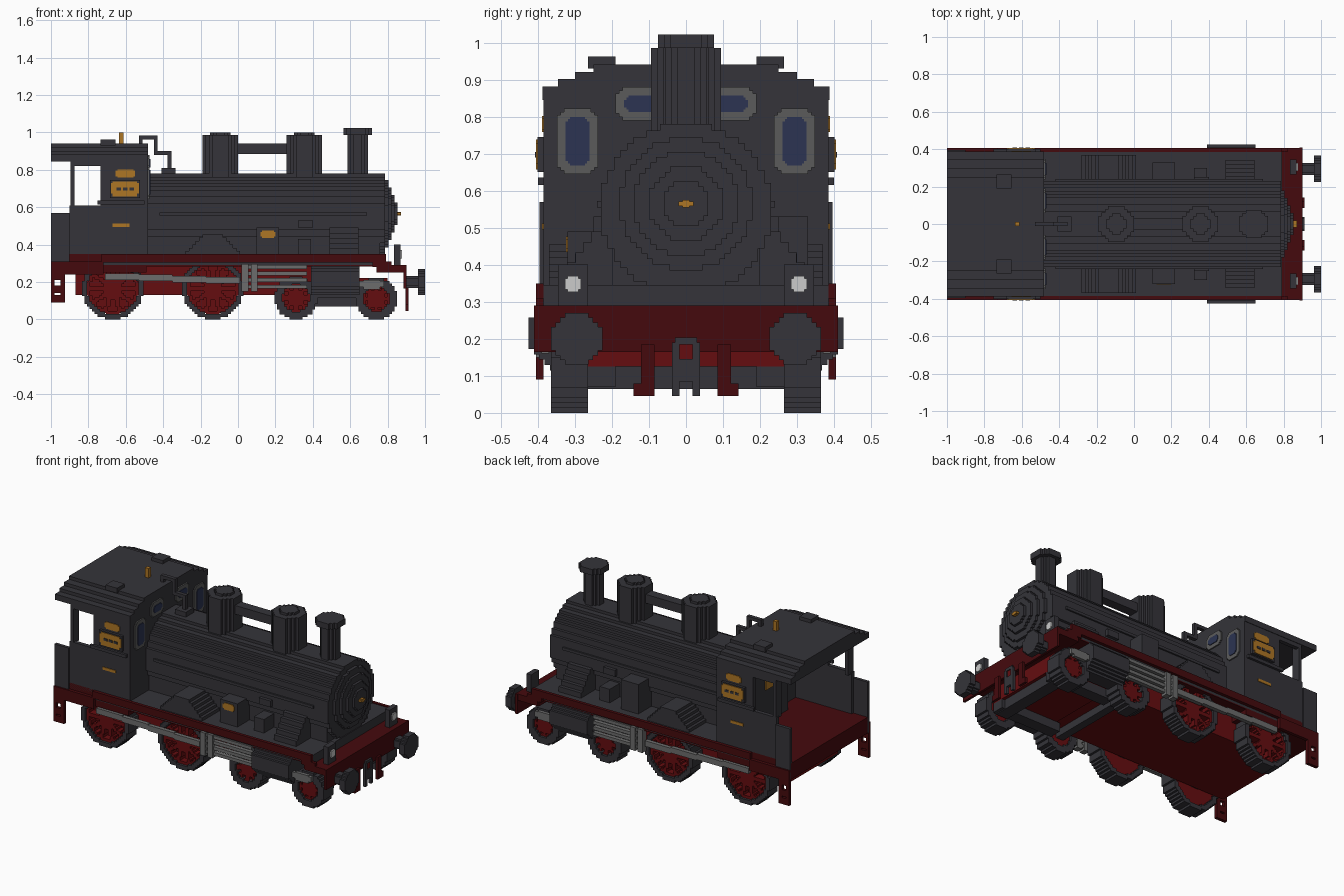
import bpy, bmesh, math
from mathutils import Matrix, Vector

if "Cube" in bpy.data.objects:
    bpy.data.objects.remove(bpy.data.objects["Cube"], do_unlink=True)


def material(name, *rgb):
    mat = bpy.data.materials.new(name)
    mat.use_nodes = True
    mat.diffuse_color = (*rgb, 1)
    mat.node_tree.nodes["Principled BSDF"].inputs["Base Color"].default_value = (*rgb, 1)
    return mat


black = material("soot black", 0.035, 0.034, 0.041)
maroon = material("dark red", 0.06, 0.003, 0.004)
red = material("frame red", 0.13, 0.004, 0.005)
steel = material("rod steel", 0.15, 0.15, 0.15)
trim = material("window trim grey", 0.105, 0.105, 0.105)
white = material("lamp white", 0.6, 0.6, 0.6)
gold = material("brass", 0.42, 0.18, 0.018)
blue = material("glass blue", 0.025, 0.034, 0.085)


def build(name, mat, boxes, mirror=False):
    """Join boxes, each given as x, y and z ranges, into one object."""
    boxes = list(boxes)
    if mirror:
        boxes += [(x, (-y[1], -y[0]), z) for x, y, z in boxes]
    bm = bmesh.new()
    for spans in boxes:
        centre = Vector([(a + b) / 2 for a, b in spans])
        size = [b - a for a, b in spans]
        bmesh.ops.create_cube(bm, size=1, matrix=Matrix.Translation(centre) @ Matrix.Diagonal((*size, 1)))
    mesh = bpy.data.meshes.new(name)
    bm.to_mesh(mesh)
    bm.free()
    mesh.materials.append(mat)
    obj = bpy.data.objects.new(name, mesh)
    bpy.context.collection.objects.link(obj)


def box(name, mat, x, y, z, mirror=False):
    build(name, mat, [(x, y, z)], mirror)


def disc(axis, centre, r, depth, keep=lambda u, v: True, rows=24):
    """Stepped disc made of merged cell rows; keep() carves out spokes or rings."""
    cell = 2 * r / rows
    cu, cv = centre
    for j in range(rows):
        v = -r + (j + 0.5) * cell
        start = None
        for i in range(rows + 1):
            u = -r + (i + 0.5) * cell
            solid = i < rows and math.hypot(u, v) <= r and keep(u, v)
            if solid and start is None:
                start = u - cell / 2
            if not solid and start is not None:
                spans = [(cu + start, cu + u - cell / 2), (cv + v - cell / 2, cv + v + cell / 2)]
                spans.insert("xyz".index(axis), depth)
                yield tuple(spans)
                start = None


def rounded(x, y, z, c):
    """Plate facing x with stepped corners."""
    return [(x, y, (z[0] + c, z[1] - c)), (x, (y[0] + c, y[1] - c), z),
            (x, (y[0] + c / 2, y[1] - c / 2), (z[0] + c / 2, z[1] - c / 2))]


# Frame, running boards and floor
box("main_frame", red, (-0.87, 0.4), (-0.265, 0.265), (0.13, 0.31))
box("front_frame", red, (0.4, 0.8), (-0.265, 0.265), (0.125, 0.22))
box("running_deck", black, (-0.73, 0.79), (-0.385, 0.385), (0.29, 0.345))
box("deck_underside", maroon, (-0.73, 0.785), (-0.385, 0.385), (0.283, 0.291))
box("cab_floor", maroon, (-1, -0.49), (-0.385, 0.385), (0.25, 0.35))
build("running_board_edge", maroon, [
    ((-0.73, 0.79), (0.385, 0.405), (0.305, 0.35)),
    ((-1, -0.72), (0.385, 0.405), (0.24, 0.31)),
    ((0.72, 0.82), (0.385, 0.405), (0.28, 0.31)),
    ((0.75, 0.89), (0.385, 0.405), (0.25, 0.29))], True)
box("front_deck", maroon, (0.74, 0.895), (-0.4, 0.4), (0.25, 0.29))
box("buffer_beam", maroon, (0.885, 0.9), (-0.41, 0.41), (0.165, 0.29))

# Rear steps with two openings
outer = (0.385, 0.405)
build("rear_step", maroon, [((-1, -0.98), outer, (0.09, 0.25)), ((-0.95, -0.925), outer, (0.09, 0.25))]
      + [((-0.98, -0.95), outer, (z, z + 0.04)) for z in (0.09, 0.14, 0.21)], True)


# Wheels
def wheel(label, x, r, ring, spokes):
    rows = round(2 * r / 0.0135)
    build(label + "_tyres", black,
          disc("y", (x, r), r, (0.265, 0.365), lambda u, v: math.hypot(u, v) > ring, rows), True)

    def spoke(u, v):
        d = math.hypot(u, v)
        near = abs(math.sin(math.atan2(v, u) * spokes / 2)) * d * 2 / spokes < 0.011
        return d < r * 0.25 or d > ring * 0.88 or near
    build(label + "_spokes", red, disc("y", (x, r), ring + 0.008, (0.3, 0.35), spoke, rows), True)
    build(label + "_back", red, disc("y", (x, r), ring, (0.275, 0.29), rows=rows), True)
    box(label + "_axle", black, (x - 0.025, x + 0.025), (-0.28, 0.28), (r - 0.03, r + 0.03))


wheel("rear_driver", -0.67, 0.165, 0.136, 10)
wheel("middle_driver", -0.135, 0.165, 0.136, 10)
wheel("carrier_wheel", 0.31, 0.115, 0.072, 8)
wheel("leading_wheel", 0.74, 0.11, 0.067, 8)
box("leading_axle_box", black, (0.7, 0.78), (-0.265, 0.265), (0.065, 0.125))
box("leading_truck_bar", black, (0.38, 0.8), (0.19, 0.265), (0.07, 0.125), True)

# Cylinders and motion
build("steam_cylinder", black, disc("x", (0.325, 0.215), 0.1, (0.39, 0.65), rows=14), True)
build("piston_end", steel, [((0.65, 0.78), (0.37, 0.39), (0.172, 0.205)),
                            ((0.67, 0.76), (0.37, 0.39), (0.16, 0.21))], True)
rod = (0.37, 0.395)
build("coupling_rod", steel, [((-0.71 + 0.18 * i, -0.53 + 0.18 * i), rod,
                               (0.21 - 0.006 * i, 0.245 - 0.006 * i)) for i in range(4)], True)
build("slide_bars", steel, [((0.02, 0.37), rod, (z, z + 0.02)) for z in (0.165, 0.2, 0.235, 0.27)], True)
build("crosshead", steel, [((x, x + 0.035), (0.365, 0.405), (0.15, 0.295)) for x in (0.02, 0.07)], True)

# Boiler, smokebox door and saddle
boiler = (0, 0.55)
build("boiler", black, disc("x", boiler, 0.23, (-0.48, 0.785), rows=26))
build("smokebox_door", black, [b for i in range(4) for b in
      disc("x", (0, 0.565), 0.18 - 0.04 * i, (0.78, 0.805 + 0.016 * i), rows=24 - 5 * i)])
build("door_knob", gold, [((0.85, 0.872), (-0.02, 0.02), (0.559, 0.571)),
                          ((0.85, 0.872), (-0.01, 0.01), (0.555, 0.575))])
box("firebox_and_saddle", black, (-0.48, 0.76), (-0.2, 0.2), (0.34, 0.5))
box("boiler_handrail", black, (-0.42, 0.69), (0.22, 0.24), (0.555, 0.572), True)


# Domes and chimney
def tower(label, x, parts):
    build(label, black, [b for r, low, high in parts
                         for b in disc("z", (x, 0), r, (low, high), rows=round(r * 120))])


for label, x in (("rear_dome", -0.095), ("front_dome", 0.355)):
    tower(label, x, [(0.095, 0.7, 0.985), (0.055, 0.98, 1.0)])
tower("chimney", 0.64, [(0.055, 0.72, 1.0), (0.076, 0.985, 1.022)])
box("dome_link", black, (-0.02, 0.28), (-0.03, 0.03), (0.885, 0.94))

# Running board fittings
build("outer_stairs", black, [((0.49, 0.645), (0.18, 0.255 + 0.022 * i),
                               (0.34, 0.49 - 0.028 * i)) for i in range(5)], True)
build("wheel_splasher", black, [((-0.28 + 0.018 * i, 0.01 - 0.018 * i), (0.18, 0.37),
                                 (0.34, 0.365 + 0.018 * i)) for i in range(6)], True)
box("right_pump", black, (0.1, 0.22), (-0.32, -0.18), (0.34, 0.49))
box("left_pump", black, (0.1, 0.22), (0.18, 0.33), (0.34, 0.53))
box("small_valve", black, (0.32, 0.39), (0.18, 0.3), (0.34, 0.43), True)
box("valve_bracket", black, (0.32, 0.4), (0.2, 0.25), (0.49, 0.53), True)
build("pump_plate", gold, [((0.12, 0.2), (-0.324, -0.32), (0.442, 0.468)),
                           ((0.128, 0.192), (-0.324, -0.32), (0.434, 0.476))])

# Cab walls
side = (0.36, 0.385)
build("cab_side", black, [
    ((-1, -0.9), (0.375, 0.395), (0.25, 0.57)), ((-0.9, -0.49), side, (0.3, 0.61)),
    ((-0.735, -0.49), side, (0.6, 0.86)), ((-0.895, -0.875), (0.33, 0.385), (0.6, 0.86)),
    ((-0.895, -0.735), side, (0.82, 0.86)), ((-0.75, -0.5), (0.385, 0.4), (0.615, 0.635))], True)
box("cab_front", black, (-0.51, -0.48), (-0.385, 0.385), (0.3, 0.88))
box("backhead", black, (-0.57, -0.5), (-0.2, 0.2), (0.34, 0.72))
box("backhead_gauge", gold, (-0.578, -0.57), (-0.06, 0.03), (0.56, 0.64))

# Roof, stepped towards the crown
build("cab_roof", black, [((-1, -0.48), (-w, w), (low, low + 0.021)) for w, low in
                          ((0.345, 0.88), (0.3, 0.9), (0.25, 0.92))]
      + [((-1, -0.48), (-0.388, 0.388), (0.845, 0.881))])
box("roof_hatch", black, (-0.735, -0.655), (0.19, 0.265), (0.93, 0.962), True)
box("whistle", gold, (-0.637, -0.613), (-0.012, 0.012), (0.94, 1.0))
thin = (-0.012, 0.012)
build("steam_pipe", black, [
    ((-0.53, -0.43), thin, (0.962, 0.982)), ((-0.53, -0.51), thin, (0.93, 0.98)),
    ((-0.45, -0.43), thin, (0.88, 0.98)), ((-0.45, -0.355), thin, (0.88, 0.9)),
    ((-0.378, -0.355), thin, (0.78, 0.9)), ((-0.41, -0.335), (-0.04, 0.04), (0.77, 0.81))])

# Windows, set through the front wall of the cab
for label, y, z in (("tall_window", (0.238, 0.348), (0.645, 0.822)),
                    ("upper_window", (0.06, 0.19), (0.79, 0.88))):
    build(label + "_trim", trim, rounded((-0.514, -0.472), y, z, 0.018), True)
    build(label + "_glass", blue, rounded((-0.517, -0.468), (y[0] + 0.023, y[1] - 0.023),
                                          (z[0] + 0.023, z[1] - 0.023), 0.012), True)

# Cab plates
box("plate_backing", black, (-0.685, -0.525), (0.385, 0.401), (0.65, 0.745), True)
plate, flush = (0.401, 0.405), (0.385, 0.389)
build("cab_plates", gold, [
    ((-0.655, -0.55), flush, (0.765, 0.795)), ((-0.645, -0.56), flush, (0.758, 0.802)),
    ((-0.68, -0.53), plate, (0.672, 0.728)), ((-0.67, -0.54), plate, (0.657, 0.738)),
    ((-0.67, -0.58), flush, (0.495, 0.512))], True)
build("plate_marks", black, [((x, x + 0.025), (0.404, 0.408), (0.69, 0.705))
                             for x in (-0.65, -0.615, -0.58)], True)

# Buffers, lamps and coupling
build("buffer_stem", black, disc("x", (0.295, 0.2), 0.032, (0.89, 0.97), rows=6), True)
build("buffer_head", black, disc("x", (0.295, 0.2), 0.07, (0.962, 1.0), rows=11), True)
box("lamp_body", black, (0.835, 0.868), (0.265, 0.345), (0.29, 0.4), True)
build("lamp_lens", white, disc("x", (0.305, 0.348), 0.022, (0.868, 0.876), rows=6), True)
hook = (0.895, 0.912)
build("coupling_link", black, [(hook, (0.018, 0.038), (0.045, 0.19)), (hook, (0, 0.03), (0.185, 0.203)),
                               (hook, (0, 0.03), (0.085, 0.145))], True)
box("coupling_socket", red, (0.9, 0.906), (-0.02, 0.02), (0.145, 0.187))
build("brake_hose", maroon, [(hook, (0.085, 0.122), (0.07, 0.185)),
                             (hook, (0.085, 0.142), (0.045, 0.08))], True)
